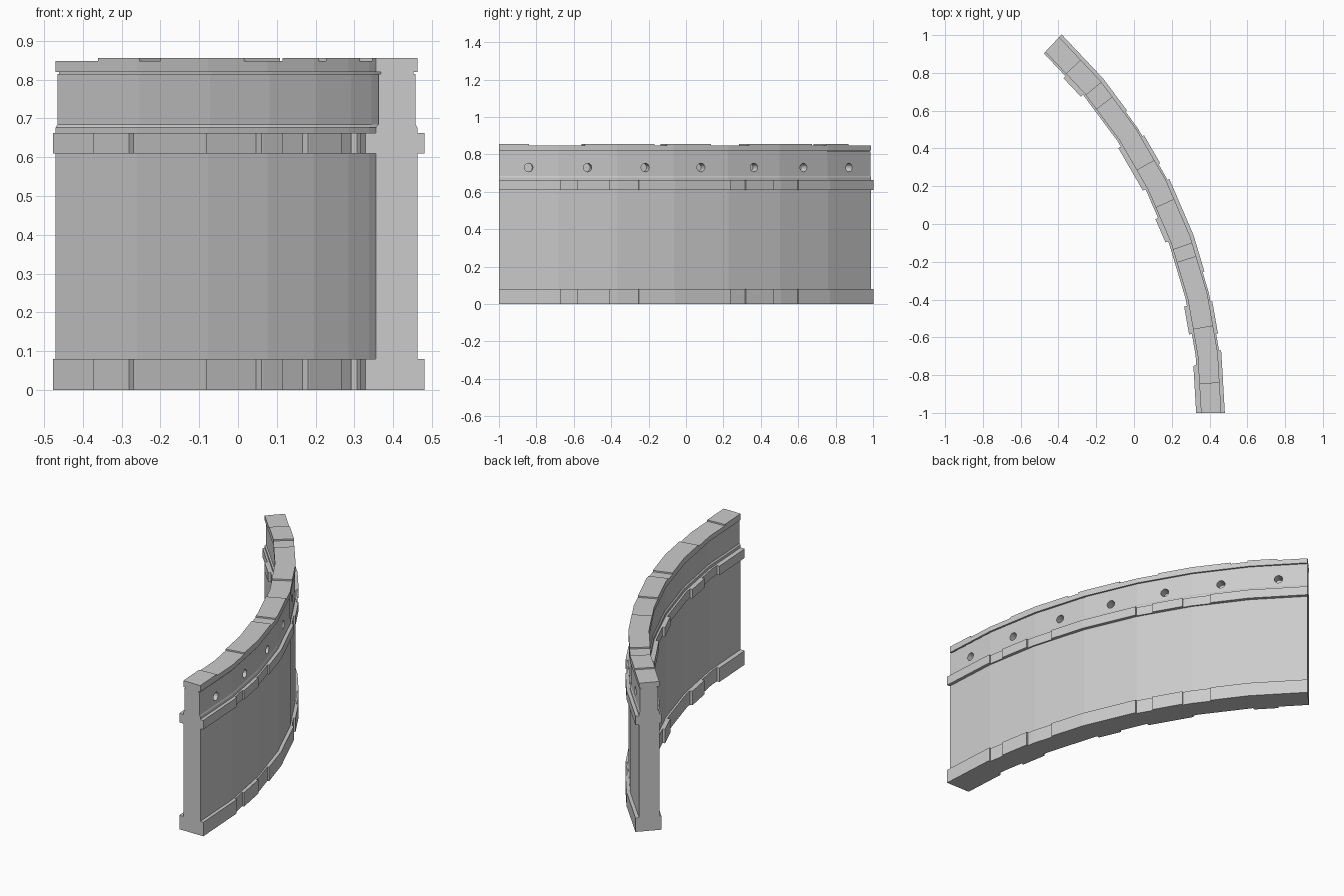
import bpy, bmesh
from math import sin, cos, radians
from mathutils import Matrix

cube = bpy.data.objects.get("Cube")
if cube:
    bpy.data.objects.remove(cube, do_unlink=True)

# Arc layout: centre of curvature, total sweep and facet step
CX, CY = -2.273, -1.0
SWEEP, FACETS = 46.67, 7
STEP = SWEEP / FACETS
INNER, OUTER, MID = 2.628, 2.735, 2.68

stone = bpy.data.materials.new("grey_stone")
stone.use_nodes = True
stone.diffuse_color = (0.6, 0.6, 0.6, 1)
stone.node_tree.nodes["Principled BSDF"].inputs["Base Color"].default_value = (0.6, 0.6, 0.6, 1)


def on_arc(r, deg, z):
    # Radius follows the straight chord of each facet
    local = (deg % STEP) - STEP / 2
    r *= cos(radians(STEP / 2)) / cos(radians(local))
    a = radians(deg)
    return (CX + r * cos(a), CY + r * sin(a), z)


def sweep_into(bm, profile, a0, a1):
    # Sweep a closed (radius, z) profile along the arc from a0 to a1
    angles = [a0] + [k * STEP for k in range(1, FACETS) if a0 + .01 < k * STEP < a1 - .01] + [a1]
    rings = [[bm.verts.new(on_arc(r, a, z)) for r, z in profile] for a in angles]
    n = len(profile)
    for r0, r1 in zip(rings, rings[1:]):
        for i in range(n):
            j = (i + 1) % n
            bm.faces.new((r0[i], r0[j], r1[j], r1[i]))
    bm.faces.new(rings[0])
    bm.faces.new(rings[-1][::-1])


def finish(name, bm):
    bmesh.ops.recalc_face_normals(bm, faces=bm.faces)
    me = bpy.data.meshes.new(name)
    bm.to_mesh(me)
    bm.free()
    me.materials.append(stone)
    ob = bpy.data.objects.new(name, me)
    bpy.context.collection.objects.link(ob)
    return ob


def rect(r0, r1, z0, z1):
    return [(r0, z0), (r1, z0), (r1, z1), (r0, z1)]


def blocks(name, cuts, shape):
    # Row of stones along the arc; shape(i) gives the profile of each
    bm = bmesh.new()
    edges = [0] + cuts + [SWEEP]
    for i, (a, b) in enumerate(zip(edges, edges[1:])):
        sweep_into(bm, shape(i), a, b)
    return finish(name, bm)


# Main wall
bm = bmesh.new()
sweep_into(bm, rect(INNER, OUTER, 0, 0.64), 0, SWEEP)
finish("wall_body", bm)

# Frieze band, slightly recessed between a lower trim and the cap
bm = bmesh.new()
ri, ro = INNER + .007, OUTER - .004
sweep_into(bm, [(INNER, .64), (OUTER, .64), (OUTER, .677), (ro, .685), (ro, .815),
                (ro - .006, .815), (ro - .006, .825), (ri + .006, .825), (ri + .006, .815),
                (ri, .815), (ri, .685), (INNER, .677)], 0, SWEEP)
band = finish("frieze_band", bm)

# Blind round holes, one centred on each outer facet
bm = bmesh.new()
for k in range(FACETS):
    a = (k + .5) * STEP
    m = (Matrix.Translation(on_arc(OUTER, a, .73)) @ Matrix.Rotation(radians(a), 4, 'Z')
         @ Matrix.Rotation(radians(90), 4, 'Y'))
    bmesh.ops.create_cone(bm, cap_ends=True, segments=16, radius1=.023, radius2=.023,
                          depth=.11, matrix=m)
cutter = finish("hole_cutter", bm)
cutter.hide_render = True
cutter.hide_viewport = True
cutter.display_type = 'WIRE'
mod = band.modifiers.new("holes", 'BOOLEAN')
mod.operation = 'DIFFERENCE'
mod.solver = 'EXACT'
mod.object = cutter

# Cap stones of alternating height
blocks("cap_stones", [3.4, 9.7, 17.7, 19.2, 24.5, 29.3, 37.8, 39.8, 43.2],
       lambda i: rect(INNER, OUTER, .82, .848 if i % 2 else .856))

# Projecting courses at the foot and below the frieze, inside and outside
inner_cuts = [5.5, 9.2, 12.5, 20.3, 23.25, 26.9, 32.6, 40.05, 43]
outer_cuts = [6.9, 8.8, 12.4, 15.8, 26.7, 28.7, 32.3, 35.6]
for label, z0, z1 in (("foot", 0, .08), ("upper", .61, .662)):
    blocks(label + "_course_inner", inner_cuts,
           lambda i: rect(2.617 if i % 2 else 2.602, MID, z0, z1))
    blocks(label + "_course_outer", outer_cuts,
           lambda i: rect(MID, 2.744 if i % 2 else 2.754, z0, z1))
